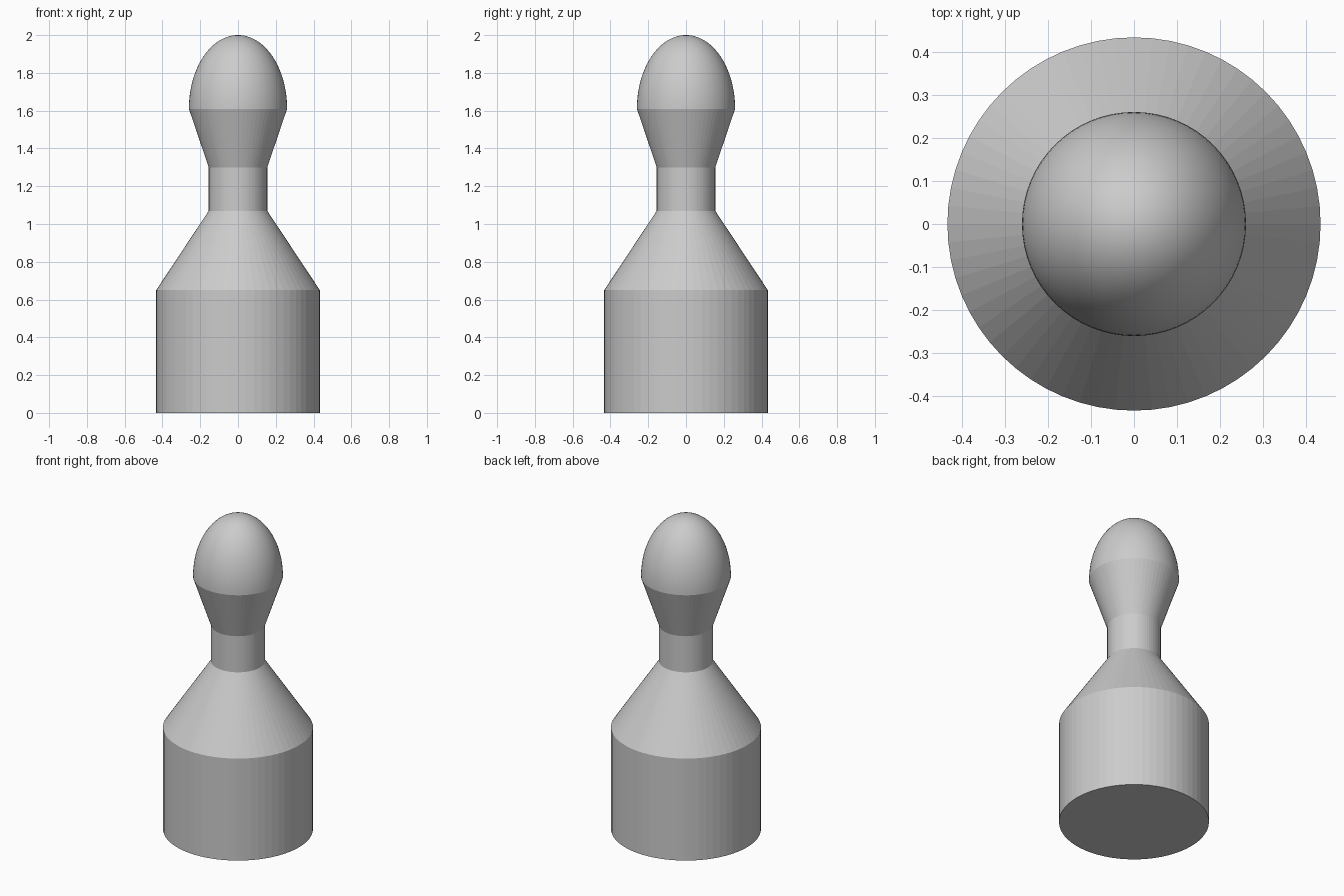
import bpy, bmesh, math

cube = bpy.data.objects.get("Cube")
if cube:
    bpy.data.objects.remove(cube, do_unlink=True)

SEGMENTS = 64

grey = bpy.data.materials.new("plain_grey")
grey.use_nodes = True
colour = (0.6, 0.6, 0.6, 1)
grey.diffuse_color = colour
grey.node_tree.nodes["Principled BSDF"].inputs["Base Color"].default_value = colour


def lathe(name, profile, smooth=False):
    """Turn a (radius, height) profile around the z axis."""
    bm = bmesh.new()
    verts = [bm.verts.new((r, 0, z)) for r, z in profile]
    edges = [bm.edges.new(pair) for pair in zip(verts, verts[1:])]
    bmesh.ops.spin(bm, geom=verts + edges, cent=(0, 0, 0), axis=(0, 0, 1),
                   angle=math.tau, steps=SEGMENTS, use_duplicate=False)
    bmesh.ops.remove_doubles(bm, verts=bm.verts[:], dist=0.0001)
    bmesh.ops.recalc_face_normals(bm, faces=bm.faces[:])
    for face in bm.faces:
        face.smooth = smooth
    mesh = bpy.data.meshes.new(name)
    bm.to_mesh(mesh)
    bm.free()
    mesh.materials.append(grey)
    obj = bpy.data.objects.new(name, mesh)
    bpy.context.collection.objects.link(obj)
    return obj


# Faceted body: base drum, shoulder cone, neck and flared collar
BASE_R, NECK_R, HEAD_R = 0.433, 0.155, 0.26
HEAD_Z, TOP_Z = 1.61, 2.0
lathe("body", [(0, 0), (BASE_R, 0), (BASE_R, 0.65), (NECK_R, 1.07),
               (NECK_R, 1.3), (HEAD_R, HEAD_Z)])

# Smooth half-ellipsoid head closing the collar
RINGS = 24
angles = [math.pi / 2 * i / RINGS for i in range(RINGS + 1)]
lathe("head", [(HEAD_R * math.cos(a), HEAD_Z + (TOP_Z - HEAD_Z) * math.sin(a))
               for a in angles], smooth=True)
